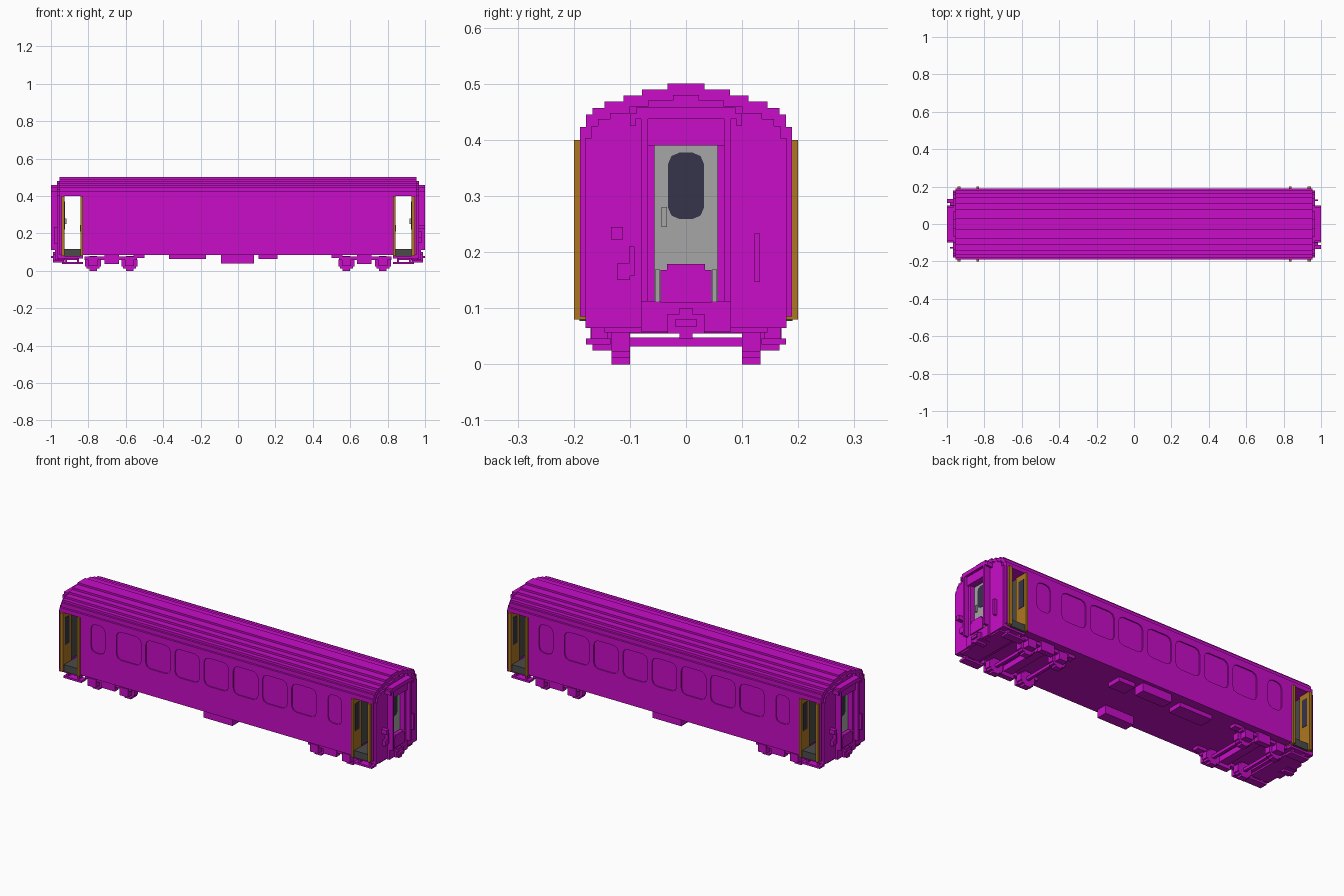
import bpy, bmesh

old = bpy.data.objects.get("Cube")
if old:
    bpy.data.objects.remove(old, do_unlink=True)


def material(name, rgb):
    m = bpy.data.materials.new(name)
    m.use_nodes = True
    m.diffuse_color = (*rgb, 1)
    m.node_tree.nodes["Principled BSDF"].inputs["Base Color"].default_value = (*rgb, 1)
    return m


MAGENTA = material("magenta", (0.58, 0.004, 0.58))
GOLD = material("ochre door", (0.42, 0.18, 0.015))
GREY = material("light grey", (0.38, 0.38, 0.38))
DARK = material("dark grey", (0.07, 0.07, 0.065))
GLASS = material("dark glass", (0.035, 0.035, 0.07))

# Copies by sign flips of x and y
ONE = [(1, 1)]
ENDS = [(1, 1), (-1, 1)]
SIDES = [(1, 1), (1, -1)]
TURN = [(1, 1), (-1, -1)]
FOUR = [(1, 1), (-1, 1), (1, -1), (-1, -1)]


def make(name, bm, mat):
    bmesh.ops.recalc_face_normals(bm, faces=bm.faces)
    me = bpy.data.meshes.new(name)
    bm.to_mesh(me)
    bm.free()
    ob = bpy.data.objects.new(name, me)
    bpy.context.collection.objects.link(ob)
    if mat:
        me.materials.append(mat)
    return ob


def add_prism(bm, outline, at):
    """Closed prism: at(u, v, end) places each outline point at end 0 or 1."""
    a = [bm.verts.new(at(u, v, 0)) for u, v in outline]
    b = [bm.verts.new(at(u, v, 1)) for u, v in outline]
    bm.faces.new(a)
    bm.faces.new(b[::-1])
    for i in range(len(a)):
        j = (i + 1) % len(a)
        bm.faces.new((a[j], a[i], b[i], b[j]))


def add_box(bm, x, y, z, flip=(1, 1)):
    add_prism(bm, [(x[0], y[0]), (x[1], y[0]), (x[1], y[1]), (x[0], y[1])],
              lambda u, v, e: (u * flip[0], v * flip[1], z[e]))


def boxes(name, mat, copies, *parts):
    bm = bmesh.new()
    for flip in copies:
        for x, y, z in parts:
            add_box(bm, x, y, z, flip)
    return make(name, bm, mat)


def rounded(cx, cz, w, h, r):
    """Rounded rectangle drawn with two-step corners."""
    q = [(w / 2, h / 2 - r), (w / 2 - r * 0.3, h / 2 - r * 0.3), (w / 2 - r, h / 2)]
    pts = q + [(-u, v) for u, v in q[::-1]]
    pts += [(-u, -v) for u, v in q] + [(u, -v) for u, v in q[::-1]]
    return [(cx + u, cz + v) for u, v in pts]


# Stepped body cross-section: half width and top height of each step
STEPS = [(0.033, 0.50), (0.078, 0.49), (0.111, 0.479), (0.145, 0.468),
         (0.167, 0.457), (0.178, 0.445), (0.189, 0.423)]


def section(inset, bottom):
    half, inner = [], 0
    for y, z in STEPS:
        half += [(inner, z - inset), (y - inset * 0.5, z - inset)]
        inner = y - inset * 0.5
    half = half[1:] + [(inner, bottom)]
    return half + [(-y, z) for y, z in half[::-1]]


def hull(name, x0, x1, inset, bottom, copies):
    bm = bmesh.new()
    for sx, sy in copies:
        add_prism(bm, section(inset, bottom),
                  lambda u, v, e: (sx * (x0, x1)[e], u, v))
    return make(name, bm, MAGENTA)


body = hull("coach_body", -0.955, 0.955, 0, 0.085, ONE)
end_caps = hull("end_caps", 0.9552, 0.967, 0.02, 0.065, ENDS)

# Cutters: shallow windows, entrances and end doorways
WINDOWS = [(i * 0.178, 0.15) for i in range(-3, 4)] + [(-0.722, 0.085), (0.722, 0.085)]
bm = bmesh.new()
for s in (-1, 1):
    for cx, w in WINDOWS:
        add_prism(bm, rounded(cx, 0.308, w, 0.155, 0.028),
                  lambda u, v, e: (u, s * (0.183, 0.25)[e], v))
    add_box(bm, (0.83, 0.944), (-0.3, 0.3), (0.1, 0.40), (s, 1))
side_cut = make("side_cutter", bm, None)
door_cut = boxes("doorway_cutter", None, ENDS, ((0.935, 1.1), (-0.056, 0.056), (0.112, 0.39)))


def cut(ob, cutter):
    mod = ob.modifiers.new("cut", "BOOLEAN")
    mod.operation = "DIFFERENCE"
    mod.solver = "EXACT"
    mod.object = cutter
    bpy.context.view_layer.objects.active = ob
    bpy.ops.object.modifier_apply(modifier=mod.name)


cut(body, side_cut)
cut(body, door_cut)
cut(end_caps, door_cut)
for c in (side_cut, door_cut):
    bpy.data.objects.remove(c, do_unlink=True)

# Entrances: folded leaves, floor and inner walls
boxes("entrance_leaves", GOLD, FOUR,
      ((0.928, 0.945), (0.125, 0.2), (0.08, 0.40)),
      ((0.829, 0.841), (0.125, 0.2), (0.08, 0.40)))
boxes("leaf_windows", GLASS, FOUR,
      ((0.926, 0.93), (0.145, 0.182), (0.22, 0.37)),
      ((0.839, 0.843), (0.145, 0.182), (0.22, 0.37)))
boxes("vestibule_floor", DARK, ENDS, ((0.841, 0.928), (-0.1895, 0.1895), (0.077, 0.115)))
boxes("vestibule_walls", DARK, FOUR,
      ((0.829, 0.835), (0, 0.125), (0.115, 0.40)),
      ((0.939, 0.945), (0.056, 0.125), (0.115, 0.40)))
boxes("vestibule_handles", GREY, TURN,
      ((0.918, 0.94), (0.035, 0.045), (0.25, 0.28)),
      ((0.834, 0.845), (-0.05, -0.04), (0.21, 0.245)))

# End doors with rounded windows
boxes("end_doors", GREY, ENDS, ((0.938, 0.948), (-0.057, 0.057), (0.11, 0.392)))
bm = bmesh.new()
for s in (-1, 1):
    add_prism(bm, rounded(0, 0.318, 0.064, 0.118, 0.02),
              lambda u, v, e: (s * (0.936, 0.95)[e], u, v))
make("end_door_windows", bm, GLASS)
boxes("end_door_handles", GREY, TURN, ((0.947, 0.957), (-0.044, -0.034), (0.245, 0.28)))

# Gangway portals
boxes("gangway_posts", MAGENTA, FOUR,
      ((0.96, 1.0), (0.068, 0.08), (0.112, 0.447)),
      ((0.96, 0.975), (0.056, 0.069), (0.06, 0.435)),
      ((0.96, 1.0), (0.09, 0.1), (0.425, 0.447)))
boxes("gangway_hood", MAGENTA, ENDS,
      ((0.96, 1.0), (-0.1, 0.1), (0.437, 0.447)),
      ((0.96, 1.0), (-0.088, 0.088), (0.447, 0.458)),
      ((0.96, 0.985), (-0.068, 0.068), (0.39, 0.437)))
boxes("gangway_bridge", MAGENTA, ENDS,
      ((0.963, 0.985), (-0.045, 0.045), (0.11, 0.168)),
      ((0.963, 0.985), (-0.034, 0.034), (0.16, 0.179)),
      ((0.96, 0.978), (-0.08, 0.08), (0.058, 0.112)))
boxes("bridge_rails", GREY, FOUR, ((0.965, 0.98), (0.047, 0.054), (0.112, 0.17)))
boxes("end_grab_rails", MAGENTA, TURN,
      ((0.965, 0.985), (0.122, 0.132), (0.147, 0.233)),
      ((0.965, 1.0), (-0.134, -0.112), (0.222, 0.245)),
      ((0.965, 0.985), (-0.102, -0.092), (0.157, 0.21)),
      ((0.965, 0.985), (-0.123, -0.1), (0.15, 0.18)))

# Couplers, end sills and entrance steps
boxes("couplers", MAGENTA, ENDS,
      ((0.93, 0.99), (-0.033, 0.033), (0.055, 0.09)),
      ((0.93, 0.99), (-0.012, 0.012), (0.045, 0.1)),
      ((0.98, 1.0), (-0.02, 0.02), (0.067, 0.08)))
boxes("end_sills", MAGENTA, ENDS,
      ((0.83, 0.966), (-0.178, 0.178), (0.066, 0.09)),
      ((0.85, 0.96), (-0.145, 0.145), (0.057, 0.068)))
boxes("entrance_steps", MAGENTA, FOUR,
      ((0.83, 0.94), (0.135, 0.178), (0.035, 0.046)),
      ((0.85, 0.862), (0.14, 0.168), (0.04, 0.07)),
      ((0.915, 0.927), (0.14, 0.168), (0.04, 0.07)))

# Bogies: stepped wheels, axles and frames
wheels, axles, axle_boxes = [], [], []
for cx in (0.58, 0.775):
    for half, z in ((0.02, (0, 0.08)), (0.034, (0.011, 0.07)), (0.042, (0.023, 0.06))):
        wheels.append(((cx - half, cx + half), (0.1, 0.133), z))
    axles.append(((cx - 0.008, cx + 0.008), (-0.1, 0.1), (0.032, 0.048)))
    axle_boxes.append(((cx - 0.025, cx + 0.025), (0.13, 0.167), (0.025, 0.07)))
boxes("wheels", MAGENTA, FOUR, *wheels)
boxes("axles", MAGENTA, ENDS, *axles)
boxes("axle_boxes", MAGENTA, FOUR, *axle_boxes)
boxes("bogie_frames", MAGENTA, FOUR,
      ((0.54, 0.82), (0.135, 0.16), (0.057, 0.075)),
      ((0.635, 0.715), (0.135, 0.165), (0.035, 0.09)),
      ((0.5, 0.56), (0.12, 0.155), (0.068, 0.09)))
boxes("bogie_bolsters", MAGENTA, ENDS, ((0.65, 0.7), (-0.14, 0.14), (0.055, 0.09)))

# Underfloor equipment
boxes("equipment_boxes", MAGENTA, SIDES,
      ((-0.09, 0.085), (0.11, 0.17), (0.04, 0.09)))
boxes("equipment_trays", MAGENTA, ONE,
      ((-0.37, -0.17), (0.06, 0.14), (0.062, 0.09)),
      ((0.11, 0.21), (0.06, 0.14), (0.062, 0.09)))
